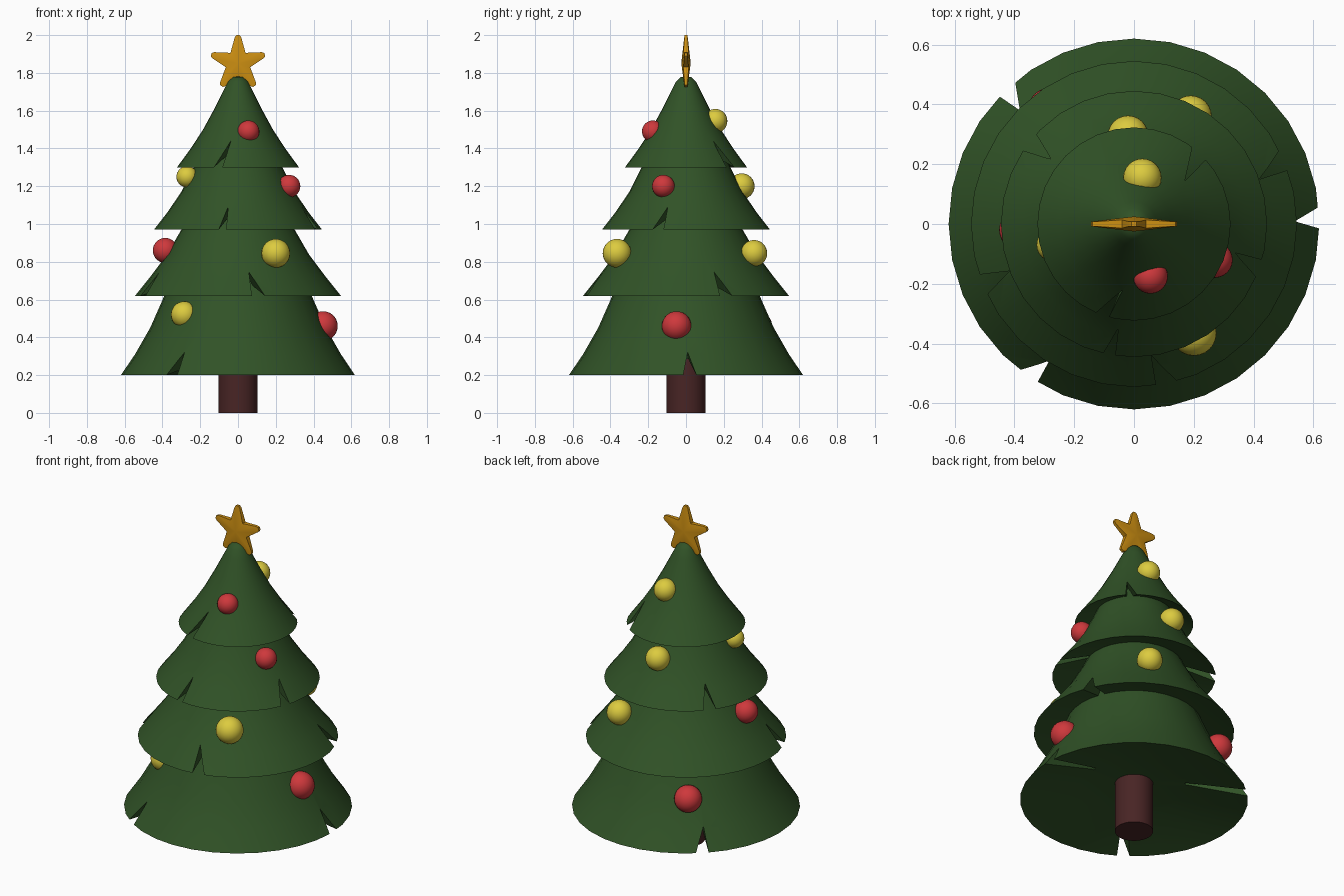
import bpy, bmesh
from math import sin, cos, pi, radians
from mathutils import Vector, Matrix

cube = bpy.data.objects.get("Cube")
if cube:
    bpy.data.objects.remove(cube, do_unlink=True)


def material(name, rgb):
    m = bpy.data.materials.new(name)
    m.use_nodes = True
    m.diffuse_color = (*rgb, 1)
    bsdf = m.node_tree.nodes["Principled BSDF"]
    bsdf.inputs["Base Color"].default_value = (*rgb, 1)
    bsdf.inputs["Roughness"].default_value = 0.6
    return m


GREEN = material("pine green", (0.03, 0.085, 0.02))
BROWN = material("bark brown", (0.065, 0.018, 0.018))
RED = material("bauble red", (0.62, 0.04, 0.045))
YELLOW = material("bauble yellow", (0.72, 0.6, 0.05))
GOLD = material("star gold", (0.62, 0.28, 0.006))


def make(name, bm, mat):
    bmesh.ops.recalc_face_normals(bm, faces=bm.faces)
    me = bpy.data.meshes.new(name)
    bm.to_mesh(me)
    bm.free()
    ob = bpy.data.objects.new(name, me)
    bpy.context.scene.collection.objects.link(ob)
    if mat:
        me.materials.append(mat)
    return ob


def smooth(ob, angle=40):
    bpy.ops.object.select_all(action="DESELECT")
    ob.select_set(True)
    bpy.context.view_layer.objects.active = ob
    bpy.ops.object.shade_smooth_by_angle(angle=radians(angle))


def lathe(name, profile, mat, sides=32):
    """Spin a (radius, height) profile that starts and ends on the axis."""
    bm = bmesh.new()
    rings = []
    for r, z in profile:
        count = sides if r else 1
        rings.append([bm.verts.new((r * cos(2 * pi * i / sides), r * sin(2 * pi * i / sides), z))
                      for i in range(count)])
    for a, b in zip(rings, rings[1:]):
        for i in range(sides):
            j = (i + 1) % sides
            quad = [a[i % len(a)], a[j % len(a)], b[j % len(b)], b[i % len(b)]]
            bm.faces.new(list(dict.fromkeys(quad)))
    return make(name, bm, mat)


def cut_notches(ob, radius, z, notches):
    """Cut leaning triangular slits into the rim of a tier."""
    bm = bmesh.new()
    for angle, width, lean, height in notches:
        spin = Matrix.Rotation(radians(angle), 4, "Z")
        tri = ((-width * 0.58, z - 0.02), (width * 0.58, z - 0.02), (lean, z + height))
        ends = [[bm.verts.new(spin @ Vector((r, t, h))) for t, h in tri]
                for r in (radius * 0.45, radius * 1.2)]
        for end in ends:
            bm.faces.new(end)
        for i in range(3):
            j = (i + 1) % 3
            bm.faces.new((ends[0][i], ends[0][j], ends[1][j], ends[1][i]))
    cutter = make("notch_cutter", bm, None)
    cutter.hide_render = True
    mod = ob.modifiers.new("notches", "BOOLEAN")
    mod.operation, mod.solver, mod.object = "DIFFERENCE", "EXACT", cutter
    bpy.context.view_layer.update()
    cut = bpy.data.meshes.new_from_object(ob.evaluated_get(bpy.context.evaluated_depsgraph_get()))
    ob.modifiers.clear()
    ob.data = cut
    bpy.data.objects.remove(cutter, do_unlink=True)


# Trunk
smooth(lathe("trunk", [(0, 0), (0.104, 0), (0.104, 0.36), (0, 0.36)], BROWN))

# Branch tiers: flared outer profile from rim to top, then slits (angle, width, lean, height)
tiers = [
    ([(0.62, 0.2), (0.545, 0.31), (0.465, 0.45), (0.39, 0.62), (0.34, 0.74), (0.3, 0.82)],
     [(2, 0.07, -0.01, 0.12), (133, 0.07, 0.02, 0.12), (235, 0.07, 0.03, 0.12)]),
    ([(0.545, 0.62), (0.465, 0.72), (0.375, 0.84), (0.3, 0.97), (0.25, 1.07), (0.2, 1.15)],
     [(23.5, 0.07, -0.03, 0.125), (202, 0.07, -0.01, 0.125), (282, 0.07, -0.035, 0.125)]),
    ([(0.445, 0.97), (0.375, 1.06), (0.3, 1.17), (0.235, 1.3), (0.19, 1.4), (0.15, 1.46)],
     [(142, 0.07, 0.0, 0.12), (259, 0.04, 0.015, 0.12), (340, 0.06, 0.025, 0.12)]),
    ([(0.323, 1.3), (0.25, 1.4), (0.185, 1.5), (0.125, 1.61), (0.075, 1.71), (0.052, 1.755),
      (0.03, 1.777)],
     [(48, 0.06, -0.03, 0.14), (250, 0.045, 0.04, 0.14)]),
]
for number, (outer, notches) in enumerate(tiers, 1):
    radius, z = outer[0]
    underside = [(0, z + 0.105), (radius * 0.47, z + 0.085)]
    top = [(0, outer[-1][1] + 0.006)]
    tier = lathe(f"branch_tier_{number}", underside + outer + top, GREEN)
    cut_notches(tier, radius, z, notches)
    smooth(tier)

# Baubles: x, y, z, radius
baubles = {
    "red": (RED, [(0.055, -0.175, 1.49, 0.058), (0.27, -0.12, 1.2, 0.06),
                  (-0.385, -0.02, 0.86, 0.066), (0.45, -0.05, 0.46, 0.078),
                  (-0.28, 0.38, 0.46, 0.076)]),
    "yellow": (YELLOW, [(0.028, 0.155, 1.545, 0.064), (-0.27, -0.07, 1.25, 0.056),
                        (-0.02, 0.295, 1.2, 0.068), (0.2, -0.365, 0.845, 0.076),
                        (0.19, 0.36, 0.845, 0.07), (-0.285, -0.3, 0.52, 0.07)]),
}
for colour, (mat, spots) in baubles.items():
    for number, (x, y, z, r) in enumerate(spots, 1):
        bm = bmesh.new()
        bmesh.ops.create_uvsphere(bm, u_segments=24, v_segments=16, radius=r,
                                  matrix=Matrix.Translation((x, y, z)))
        smooth(make(f"{colour}_bauble_{number}", bm, mat), 60)

# Star: rounded five-point outline, thin rim and raised centre on both faces
outline = []
for k in range(5):
    a = pi / 2 + k * 2 * pi / 5
    outline += [(0.138, a - 0.125), (0.149, a - 0.06), (0.149, a + 0.06), (0.138, a + 0.125),
                (0.068, a + pi / 5)]
bm = bmesh.new()
sides = []
for s in (-1, 1):
    ring = [bm.verts.new((r * cos(a), s * (0.014 if r < 0.1 else 0.008), 1.851 + r * sin(a)))
            for r, a in outline]
    hub = bm.verts.new((0, s * 0.025, 1.851))
    for i in range(len(ring)):
        bm.faces.new((ring[i - 1], ring[i], hub))
    sides.append(ring)
for i in range(len(outline)):
    bm.faces.new((sides[0][i - 1], sides[0][i], sides[1][i], sides[1][i - 1]))
smooth(make("star", bm, GOLD), 30)
